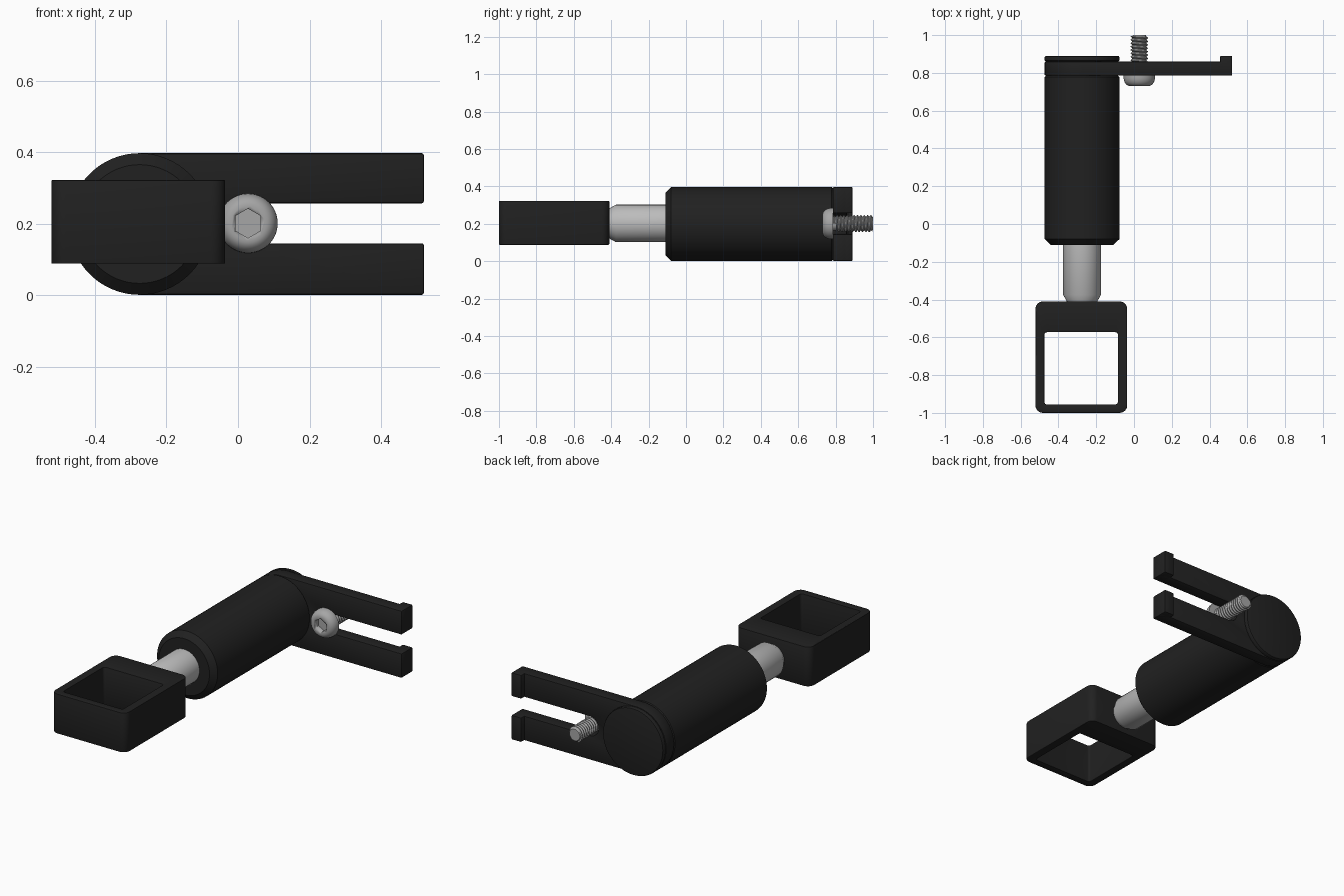
import bpy, bmesh, math
from mathutils import Vector

if "Cube" in bpy.data.objects:
    bpy.data.objects.remove(bpy.data.objects["Cube"])

CX, CZ, R = -0.275, 0.199, 0.198      # main tube axis and radius
BX, BZ = 0.028, 0.201                 # bolt axis


def material(name, v):
    m = bpy.data.materials.new(name)
    m.diffuse_color = (v, v, v, 1)
    m.use_nodes = True
    m.node_tree.nodes["Principled BSDF"].inputs["Base Color"].default_value = m.diffuse_color
    return m


BLACK = material("black_plastic", 0.015)
STEEL = material("steel", 0.5)
BOLT = material("bolt_grey", 0.38)


def make(name, verts, faces, mat, bevel=0.0, smooth=30):
    me = bpy.data.meshes.new(name)
    me.from_pydata(verts, [], faces)
    bm = bmesh.new()
    bm.from_mesh(me)
    bmesh.ops.recalc_face_normals(bm, faces=bm.faces)
    bm.to_mesh(me)
    bm.free()
    ob = bpy.data.objects.new(name, me)
    bpy.context.collection.objects.link(ob)
    me.materials.append(mat)
    bpy.ops.object.select_all(action='DESELECT')
    ob.select_set(True)
    bpy.context.view_layer.objects.active = ob
    if bevel:
        b = ob.modifiers.new("bevel", 'BEVEL')
        b.width, b.segments = bevel, 2
        b.limit_method, b.angle_limit = 'ANGLE', math.radians(40)
        bpy.ops.object.modifier_apply(modifier="bevel")
    bpy.ops.object.shade_smooth_by_angle(angle=math.radians(smooth))
    return ob


def lathe(name, profile, cx, cz, mat, n=64):
    """Closed solid turned around a y-parallel axis; profile is (radius, y)."""
    verts, faces = [], []
    for r, y in profile:
        for i in range(n):
            a = math.tau * i / n
            verts.append((cx + r * math.cos(a), y, cz + r * math.sin(a)))
    for k in range(len(profile) - 1):
        for i in range(n):
            j = (i + 1) % n
            faces.append((k*n + i, k*n + j, (k+1)*n + j, (k+1)*n + i))
    last = (len(profile) - 1) * n
    faces += [tuple(range(n)), tuple(range(last, last + n))]
    return make(name, verts, faces, mat)


def extrude_y(name, pts, y0, y1, mat, bevel):
    n = len(pts)
    verts = [(x, y, z) for y in (y0, y1) for x, z in pts]
    faces = [tuple(range(n)), tuple(range(n, 2*n))]
    faces += [(i, (i+1) % n, n + (i+1) % n, n + i) for i in range(n)]
    return make(name, verts, faces, mat, bevel)


def arc(cx, cz, r, a0, a1, n):
    return [(cx + r * math.cos(math.radians(a0 + (a1 - a0) * i / n)),
             cz + r * math.sin(math.radians(a0 + (a1 - a0) * i / n))) for i in range(n + 1)]


def rounded_rect(x0, x1, y0, y1, r):
    return (arc(x1-r, y1-r, r, 0, 90, 6) + arc(x0+r, y1-r, r, 90, 180, 6)
            + arc(x0+r, y0+r, r, 180, 270, 6) + arc(x1-r, y0+r, r, 270, 360, 6))


# Main tube, sliding rod and end cap
lathe("main_tube", [(0.166, -0.11), (R, -0.08), (R, 0.778), (R - 0.007, 0.785)], CX, CZ, BLACK)
lathe("sliding_rod", [(0.075, -0.42), (0.1, -0.375), (0.1, -0.10)], CX, CZ + 0.003, STEEL)
lathe("end_cap", [(R - 0.008, 0.859), (R, 0.866), (R, 0.882), (R - 0.003, 0.888), (R - 0.009, 0.89)],
      CX, CZ, BLACK)

# Fork plate with open slot
slot = 0.056
outline = (arc(CX, CZ, R, 90, 270, 40) + [(0.52, CZ - R), (0.52, BZ - slot)]
           + arc(BX, BZ, slot, 270, 90, 20) + [(0.52, BZ + slot), (0.52, CZ + R)])
extrude_y("fork_plate", outline, 0.785, 0.86, BLACK, 0.006)

# Hooks at the fork tips
for name, z0, z1 in (("hook_lower", CZ - R, BZ - slot), ("hook_upper", BZ + slot, CZ + R)):
    extrude_y(name, [(0.455, z0), (0.52, z0), (0.52, z1), (0.455, z1)], 0.80, 0.89, BLACK, 0.006)

# Square strap loop
outer = rounded_rect(-0.522, -0.036, -1.0, -0.41, 0.04)
inner = rounded_rect(-0.475, -0.085, -0.955, -0.573, 0.014)
n = len(outer)
verts = [(x, y, z) for z in (0.088, 0.322) for ring in (outer, inner) for x, y in ring]
faces = []
for i in range(n):
    j = (i + 1) % n
    for a, b in ((0, n), (n, 3*n), (3*n, 2*n), (2*n, 0)):
        faces.append((a + i, a + j, b + j, b + i))
make("strap_loop", verts, faces, BLACK, 0.004)

# Button bolt head with hex socket
dome = [(0.048, 0.73)]
for i in range(1, 9):
    t = math.radians(90 * i / 8)
    dome.append((0.048 + 0.035 * math.sin(t), 0.776 - 0.046 * math.cos(t)))
dome.append((0.083, 0.785))
head = lathe("bolt_head", dome, BX, BZ, BOLT)
cutter = extrude_y("socket_cutter", arc(BX, BZ, 0.041, 30, 330, 5), 0.70, 0.762, BOLT, 0)
cutter.hide_render = True
m = head.modifiers.new("socket", 'BOOLEAN')
m.object, m.operation, m.solver = cutter, 'DIFFERENCE', 'EXACT'
bpy.context.view_layer.objects.active = head
bpy.ops.object.modifier_apply(modifier="socket")
bpy.data.objects.remove(cutter)

# Bolt shank core and helical thread
lathe("bolt_shank", [(0.038, 0.78), (0.038, 0.994), (0.034, 1.0)], BX, BZ, BOLT, 32)
N, pitch, y0, y1 = 32, 0.018, 0.785, 0.996
steps = int((y1 - y0) / pitch * N)
verts, faces = [], []
for i in range(steps):
    a = math.tau * i / N
    for r, off in ((0.046, 0.0), (0.046, 0.15), (0.038, 0.5), (0.038, 0.65)):
        y = min(y0 + pitch * (i / N + off), y1)
        verts.append((BX + r * math.cos(a), y, BZ + r * math.sin(a)))
for i in range(steps - 1):
    for k in range(3):
        faces.append((4*i + k, 4*i + 4 + k, 4*i + 5 + k, 4*i + 1 + k))
    if i + 1 + N < steps:
        faces.append((4*i + 3, 4*i + 7, 4*(i + 1 + N), 4*(i + N)))
make("bolt_thread", verts, faces, BOLT)
